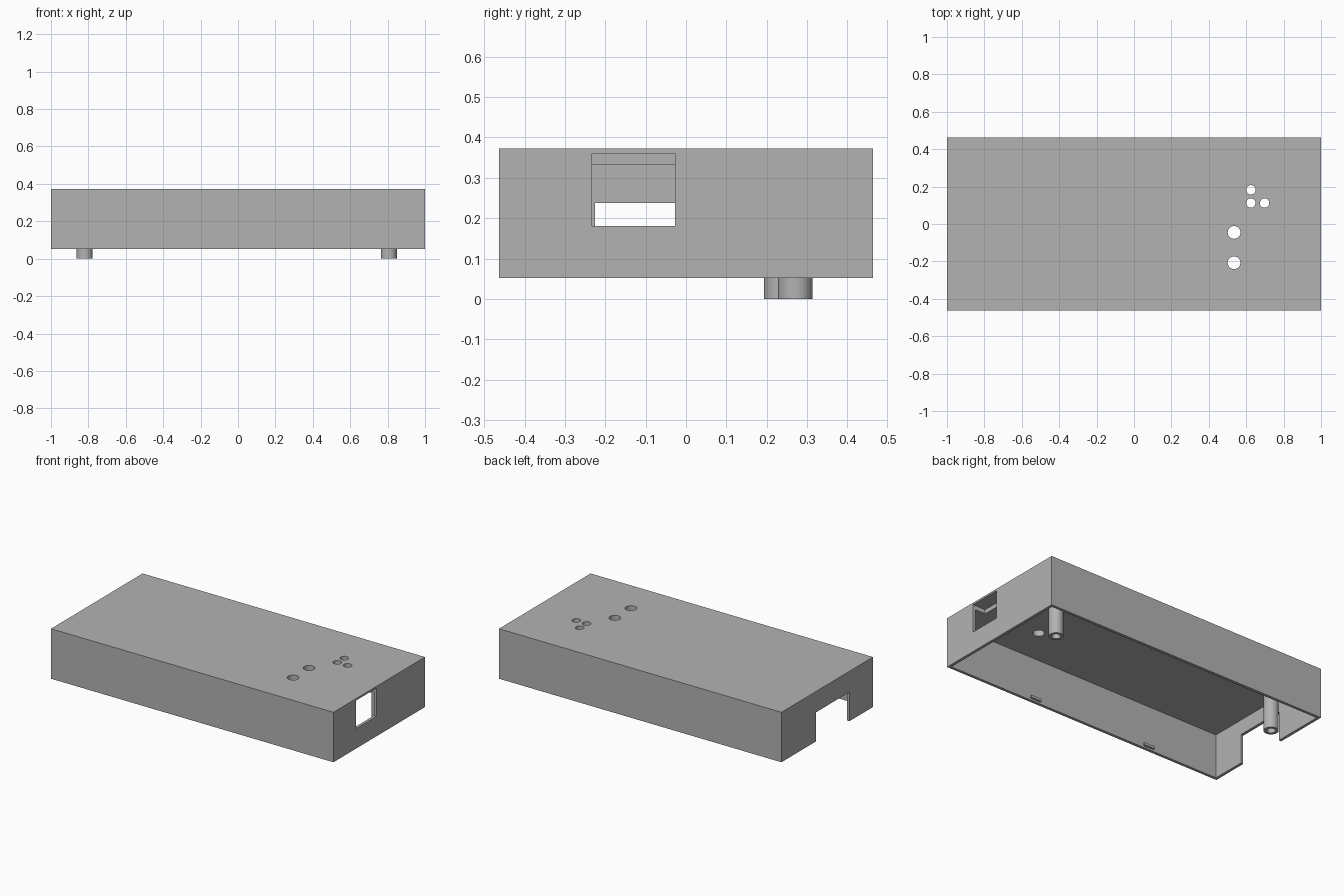
import bpy
from math import radians

if "Cube" in bpy.data.objects:
    bpy.data.objects.remove(bpy.data.objects["Cube"], do_unlink=True)

grey = bpy.data.materials.new("plain grey")
grey.use_nodes = True
colour = (0.45, 0.45, 0.45, 1)
grey.diffuse_color = colour
grey.node_tree.nodes["Principled BSDF"].inputs["Base Color"].default_value = colour

WALL, BASE, CEILING, TOP = 0.018, 0.052, 0.333, 0.372
HALF_Y = 0.463


def finish(obj, name):
    obj.name = name
    obj.data.materials.append(grey)
    return obj


def box(name, x, y, z):
    """Box from (min, max) pairs on each axis."""
    spans = (x, y, z)
    bpy.ops.mesh.primitive_cube_add(size=1, location=[(a + b) / 2 for a, b in spans])
    obj = bpy.context.object
    obj.scale = [b - a for a, b in spans]
    bpy.ops.object.transform_apply(location=False, rotation=False, scale=True)
    return finish(obj, name)


def cylinder(name, x, y, radius, z):
    bpy.ops.mesh.primitive_cylinder_add(
        vertices=40, radius=radius, depth=z[1] - z[0], location=(x, y, sum(z) / 2))
    return finish(bpy.context.object, name)


def cut(target, cutter):
    """Subtract the cutter from the target, then discard it."""
    mod = target.modifiers.new("cut", 'BOOLEAN')
    mod.operation, mod.solver, mod.object = 'DIFFERENCE', 'EXACT', cutter
    bpy.ops.object.select_all(action='DESELECT')
    target.select_set(True)
    bpy.context.view_layer.objects.active = target
    bpy.ops.object.modifier_apply(modifier=mod.name)
    bpy.data.objects.remove(cutter, do_unlink=True)


def smooth(obj):
    bpy.ops.object.select_all(action='DESELECT')
    obj.select_set(True)
    bpy.context.view_layer.objects.active = obj
    bpy.ops.object.shade_smooth_by_angle(angle=radians(30))


# Hollow shell, open underneath
shell = box("case_shell", (-1, 1), (-HALF_Y, HALF_Y), (BASE, TOP))
inner = HALF_Y - WALL
cut(shell, box("cavity", (WALL - 1, 1 - WALL), (-inner, inner), (-0.1, CEILING)))

# Socket window with its pocket in the ceiling, and open cable notch
cut(shell, box("window", (0.91, 1.1), (-0.233, -0.027), (0.18, 0.36)))
cut(shell, box("notch", (-1.1, -0.95), (-0.225, 0.111), (-0.1, 0.238)))

# Round holes through the roof
holes = [(0.535, -0.045, 0.034), (0.535, -0.207, 0.034),
         (0.625, 0.183, 0.025), (0.625, 0.112, 0.025), (0.698, 0.112, 0.025)]
for x, y, radius in holes:
    cut(shell, cylinder("hole", x, y, radius, (0.3, 0.5)))
smooth(shell)

# Screw posts hanging from the ceiling
for side, x, y in (("left", 0.807, 0.271), ("right", -0.82, 0.236)):
    post = cylinder(side + "_screw_post", x, y, 0.043, (0, CEILING + 0.01))
    cut(post, cylinder("bore", x, y, 0.025, (-0.1, 0.25)))
    smooth(post)

# Small snap tabs inside the long walls
for side, sign in (("front", -1), ("back", 1)):
    for x in (0.36, -0.48):
        y = sorted((sign * (inner + 0.005), sign * (inner - 0.012)))
        box(side + "_snap_tab", (x - 0.037, x + 0.037), y, (0.064, 0.08))
